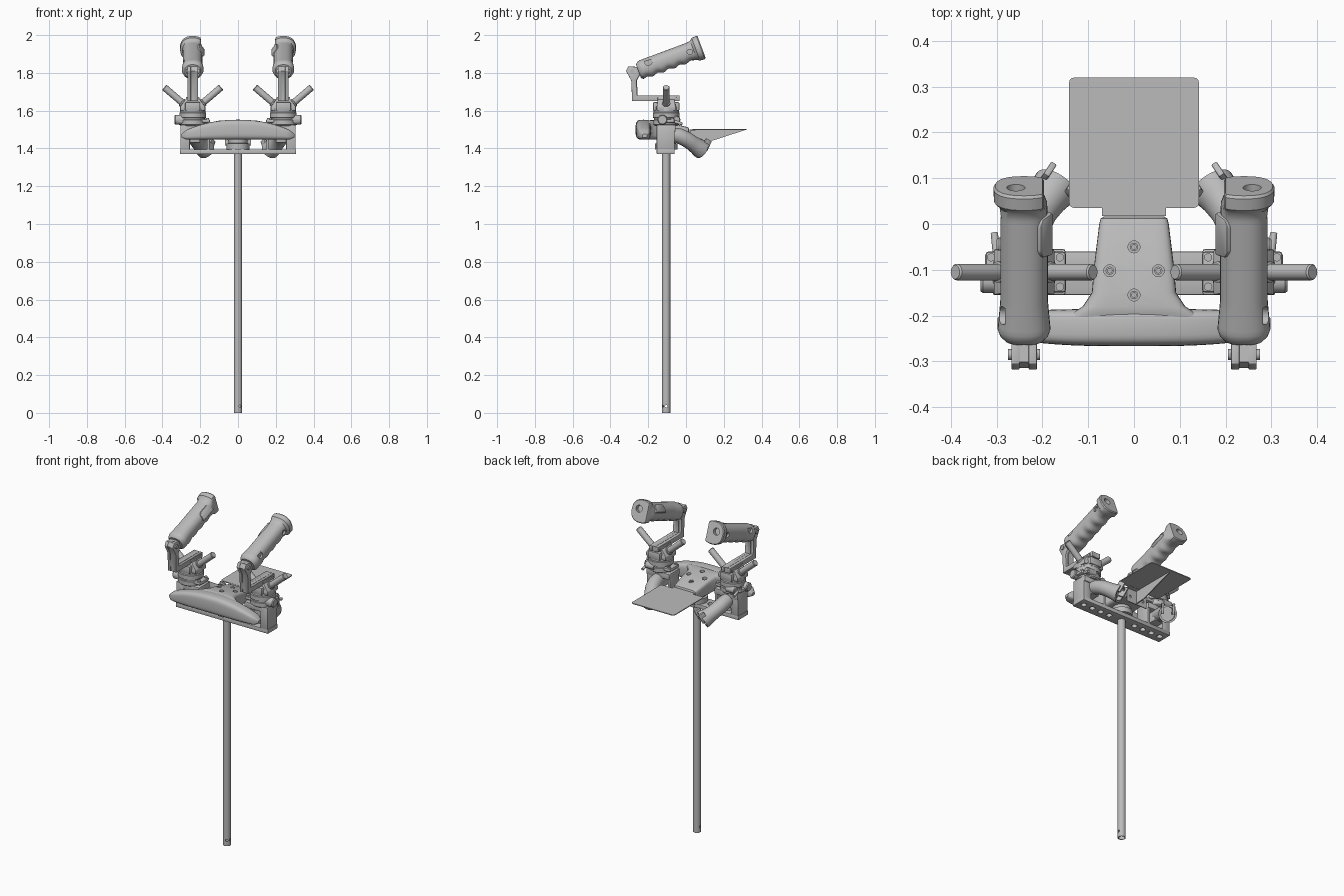
import bpy, bmesh
from math import sin, cos, pi, radians
from mathutils import Vector, Matrix

cube = bpy.data.objects.get("Cube")
if cube:
    bpy.data.objects.remove(cube, do_unlink=True)

GREY = (0.5, 0.5, 0.5, 1)
mat = bpy.data.materials.new("plain grey")
mat.use_nodes = True
mat.diffuse_color = GREY
mat.node_tree.nodes["Principled BSDF"].inputs["Base Color"].default_value = GREY

TX, TY = 0.24, -0.105      # tower centre, left side


def activate(ob):
    bpy.ops.object.select_all(action='DESELECT')
    bpy.context.view_layer.objects.active = ob
    ob.select_set(True)


def finish(name, bm, bevel=0, cutters=(), mirror=False):
    """Turn a bmesh into an object, cut holes, bevel, shade and mirror it."""
    bmesh.ops.recalc_face_normals(bm, faces=bm.faces)
    me = bpy.data.meshes.new(name)
    bm.to_mesh(me)
    bm.free()
    me.materials.append(mat)
    ob = bpy.data.objects.new(name, me)
    bpy.context.collection.objects.link(ob)
    activate(ob)
    if bevel:
        m = ob.modifiers.new("bevel", 'BEVEL')
        m.width, m.segments, m.limit_method = bevel, 2, 'ANGLE'
        bpy.ops.object.modifier_apply(modifier="bevel")
    for c in cutters:
        m = ob.modifiers.new("cut", 'BOOLEAN')
        m.operation, m.solver, m.object = 'DIFFERENCE', 'EXACT', c
        bpy.ops.object.modifier_apply(modifier="cut")
        bpy.data.objects.remove(c, do_unlink=True)
    activate(ob)
    bpy.ops.object.shade_smooth_by_angle(angle=radians(35))
    if mirror:
        ob.modifiers.new("mirror", 'MIRROR')
    return ob


def loft(name, rings, caps=True, **kw):
    bm = bmesh.new()
    vs = [[bm.verts.new(p) for p in r] for r in rings]
    n = len(vs[0])
    for a, b in zip(vs, vs[1:]):
        for i in range(n):
            j = (i + 1) % n
            bm.faces.new((a[i], a[j], b[j], b[i]))
    if caps:
        bm.faces.new(vs[0])
        bm.faces.new(vs[-1])
    return finish(name, bm, **kw)


def box(name, lo, hi, **kw):
    (a, b, c), (d, e, f) = lo, hi
    rings = [[(a, b, z), (d, b, z), (d, e, z), (a, e, z)] for z in (c, f)]
    return loft(name, rings, **kw)


def prism(name, yz, x0, x1, **kw):
    return loft(name, [[(x, y, z) for y, z in yz] for x in (x0, x1)], **kw)


def lathe(name, centre, profile, axis=(0, 0, 1), n=32, **kw):
    """Round part from (radius, distance along axis) pairs."""
    rot = Vector(axis).to_track_quat('Z', 'Y')
    rings = [[Vector(centre) + rot @ Vector((r * cos(2 * pi * i / n), r * sin(2 * pi * i / n), d))
              for i in range(n)] for r, d in profile]
    return loft(name, rings, **kw)


def rod(name, p, q, r, n=24, **kw):
    d = Vector(q) - Vector(p)
    return lathe(name, p, [(r, 0), (r, d.length)], d, n, **kw)


def squircle(u, power):
    c, s = cos(u), sin(u)
    return (abs(c) ** power * (1 if c > 0 else -1), abs(s) ** power * (1 if s > 0 else -1))


ANGLES = [2 * pi * i / 32 for i in range(32)]

# --- Central pole: hollow tube with cross holes at the foot
lathe("pole", (0, TY, 0), [(.022, 0), (.022, 1.42), (.018, 1.42), (.018, 0), (.022, 0)], caps=False,
      cutters=[rod("hole_cutter", (-.05, TY, .035), (.05, TY, .035), .007),
               rod("hole_cutter", (.011, TY - .05, .035), (.011, TY, .035), .006)])
lathe("pole_clamp", (0, TY, 1.395), [(.06, 0), (.06, .03), (.05, .033), (.05, .07)])

# --- Perforated base rail and its end brackets
cut = [rod("hole_cutter", (s * x, TY, 1.3), (s * x, TY, 1.5), .016)
       for x in (.09, .15, .21, .27) for s in (1, -1)]
box("base_rail", (-.308, -.155, 1.37), (.308, -.06, 1.395), cutters=cut, bevel=.003)
box("end_bracket", (.255, -.155, 1.39), (.305, -.06, 1.525), bevel=.004, mirror=True)
box("inner_bracket", (.15, -.15, 1.39), (.165, -.06, 1.5), bevel=.003, mirror=True)
box("tower_plate", (.15, -.155, 1.49), (.305, -.055, 1.525), bevel=.004, mirror=True)
box("tower_clamp", (.2, -.13, 1.43), (.26, -.06, 1.5), bevel=.004, mirror=True)

# --- Front bumper: arched bar, lofted sideways
rings = []
for i in range(29):
    k = i / 14 - 1
    x, a = k * .298, abs(k)
    top = 1.552 - .065 * a ** 2.2
    front, back = -.267 + .022 * a ** 3, -.183 - .007 * a
    end = 1 if a < .9 else max(.45, (1 - ((a - .9) / .1) ** 2) ** .5)
    zc, yc = (top + 1.447) / 2, (front + back) / 2
    rings.append([(x, yc + (back - front) / 2 * end * q[0], zc + (top - 1.447) / 2 * end * q[1])
                  for q in (squircle(u, .55) for u in ANGLES)])
loft("bumper_bar", rings)

# --- Body running back from the bumper, with screw wells
rings = []
for y, w, top in ((-.225, .16, 1.535), (-.195, .135, 1.549), (-.18, .112, 1.55), (-.15, .092, 1.548),
                  (-.09, .087, 1.538), (0, .076, 1.515), (.012, .073, 1.51), (.016, .066, 1.502)):
    zc, h = (top + 1.447) / 2, (top - 1.447) / 2
    rings.append([(w * q[0], y, zc + h * q[1]) for q in (squircle(u, .35) for u in ANGLES)])
screws = [(0, -.05), (.053, -.102), (-.053, -.102), (0, -.155)]
loft("body", rings, cutters=[rod("well_cutter", (x, y, 1.515), (x, y, 1.6), .013) for x, y in screws])
for x, y in screws:
    lathe("screw", (x, y, 1.51), [(.009, 0), (.009, .02), (.005, .02), (.005, .014)], n=16)

# --- Rear shelf with its mounting wall and gusset
outline = []
for cx, cy, a0 in ((.13, .308, 0), (-.13, .308, 90), (-.13, .047, 180), (.13, .047, 270)):
    outline += [(cx + .012 * cos(radians(a0 + d)), cy + .012 * sin(radians(a0 + d))) for d in (0, 30, 60, 90)]
loft("shelf", [[(x, y, z) for x, y in outline] for z in (1.497, 1.502)])
box("shelf_tab", (-.07, .02, 1.496), (.07, .05, 1.501))
box("shelf_wall", (-.07, .018, 1.415), (.07, .023, 1.501),
    cutters=[rod("hole_cutter", (x, 0, 1.45), (x, .05, 1.45), .008) for x in (-.045, .045)])
prism("shelf_gusset", [(.02, 1.498), (.315, 1.498), (.09, 1.425), (.02, 1.42)], -.003, .003)

# --- Towers: stepped drum, ears, knobs and tapered cap
lathe("tower_drum", (TX, TY, 1.52), [(.06, 0), (.068, .006), (.068, .03), (.064, .033), (.064, .04),
      (.071, .043), (.071, .068), (.067, .072), (.067, .1), (.06, .112), (.04, .135), (.038, .14)], n=40, mirror=True)
box("tower_ears", (.148, -.15, 1.535), (.325, -.06, 1.555), bevel=.008, mirror=True)
for x in (.162, .312):
    for y in (-.137, -.073):
        rod("ear_bolt", (x, y, 1.55), (x, y, 1.562), .009, 12, mirror=True)
for y, r, x in ((-.125, .026, .335), (-.05, .02, .3)):
    lathe("side_knob", (.24, y, 1.552), [(r, 0), (r, x - .245), (r - .004, x - .24)], (1, 0, 0), mirror=True)
loft("tower_cap", [[(TX + a * w, TY + b * d, z) for a, b in ((-1, -1), (1, -1), (1, 1), (-1, 1))]
                   for w, d, z in ((.066, .05, 1.6), (.066, .05, 1.622), (.038, .045, 1.66))],
     bevel=.004, mirror=True)
box("clip_plate", (.2, -.175, 1.6), (.28, -.035, 1.645), bevel=.006, mirror=True)
rod("clip_lever", (.3, -.07, 1.545), (.305, -.02, 1.53), .008, mirror=True)

# --- Angled pegs on each tower
for s in (1, -1):
    d = Vector((s * .76, 0, .65))
    start = Vector((TX + s * .035, TY, 1.625))
    lathe("peg", start, [(.023, 0), (.023, .03), (.018, .032), (.018, .148), (.015, .152)],
          d, n=24, mirror=True)

# --- Forked arm that carries each grip
arm = [(-.035, 1.65), (-.285, 1.65), (-.29, 1.76), (-.318, 1.81), (-.305, 1.835), (-.24, 1.83),
       (-.245, 1.79), (-.262, 1.76), (-.258, 1.68), (-.035, 1.68)]
for x in (.212, .25):
    prism("grip_arm_side", arm, x, x + .018, bevel=.002, mirror=True)
prism("grip_arm_web", [(y * .98 - .003, z) for y, z in arm], .23, .25, mirror=True)
rod("arm_pin", (.205, -.285, 1.808), (.275, -.285, 1.808), .012, 16, mirror=True)
box("arm_foot", (.205, -.15, 1.65), (.275, -.05, 1.672), bevel=.003, mirror=True)

# --- Grips: lofted along a tilted axis with finger grooves and a clipped end flange
tilt = radians(20.4)
base = Vector((TX, -.252, 1.81))
along, up = Vector((0, cos(tilt), sin(tilt))), Vector((0, -sin(tilt), cos(tilt)))
stations = [(0, .042, .036, .04, 1), (.012, .053, .048, .05, 1)]
for i in range(25):
    t = .025 + i * .0112
    width = .052 + .008 * max(0, 1 - t / .09)
    stations.append((t, width, .051, .049 + .005 * cos(2 * pi * t / .062), 1))
stations += [(.312, .054, .054, .053, .05), (.325, .066, .066, .062, .043),
             (.352, .067, .067, .064, .043), (.358, .063, .063, .06, .04)]
rings = []
for t, w, top, low, inner in stations:
    ring = []
    for u in ANGLES:
        a, b = squircle(u, .85)
        ring.append(base + along * t + up * (b * (top if b > 0 else low)) + Vector((max(-inner, w * a), 0, 0)))
    rings.append(ring)
hole = base + along * .335 + up * .012 + Vector((.018, 0, 0))
slot = base + along * .29
loft("grip", rings, mirror=True, cutters=[
    rod("well_cutter", hole, hole + along * .05, .02),
    rod("well_cutter", (TX + .042, -.2, 1.86), (TX + .1, -.2, 1.86), .02),
    rod("slot_cutter", slot + Vector((.04, 0, 0)), slot + Vector((.1, 0, 0)), .014)])
# Trigger housing on the inner shoulder of each grip
pad = base + along * .25 + up * .022 + Vector((-.035, 0, 0))
c = [(-1, -1), (1, -1), (1, 1), (-1, 1)]
turn = Matrix.Rotation(radians(35), 3, along)
loft("trigger_housing", [[pad + turn @ (Vector((a * .018, 0, 0)) + along * (b * k) + up * h) for a, b in c]
                         for h, k in ((-.025, .05), (.012, .045), (.022, .03))], bevel=.005, mirror=True)

# --- Curved sockets behind each tower, ending in an open cup
path = [(.232, -.08, 1.475, .036), (.23, -.04, 1.468, .04), (.222, 0, 1.45, .041), (.207, .03, 1.43, .041),
        (.19, .055, 1.412, .044), (.178, .073, 1.4, .05), (.17, .085, 1.392, .05)]
rings = []
for i, (x, y, z, r) in enumerate(path):
    a, b = Vector(path[max(i - 1, 0)][:3]), Vector(path[min(i + 1, len(path) - 1)][:3])
    rot = (b - a).to_track_quat('Z', 'Y')
    rings.append([Vector((x, y, z)) + rot @ Vector((r * cos(u), r * sin(u), 0)) for u in ANGLES])
mid = Vector(path[-1][:3])
inner_ring = [mid + (p - mid) * .78 for p in rings[-1]]
deep = Vector((.012, -.018, .012))
loft("socket", rings + [inner_ring, [p + deep for p in inner_ring]], mirror=True)
# Jaws around the cup mouth
axis = (mid - Vector(path[-2][:3])).normalized()
side = axis.cross(Vector((0, 0, 1))).normalized()
rise = side.cross(axis)
for s in (1, -1):
    loft("socket_jaw", [[mid + side * (s * .03 + a * .007) + rise * (.028 + b * .03) + axis * h
                         for a, b in c] for h in (-.025, .012)], bevel=.003, mirror=True)
